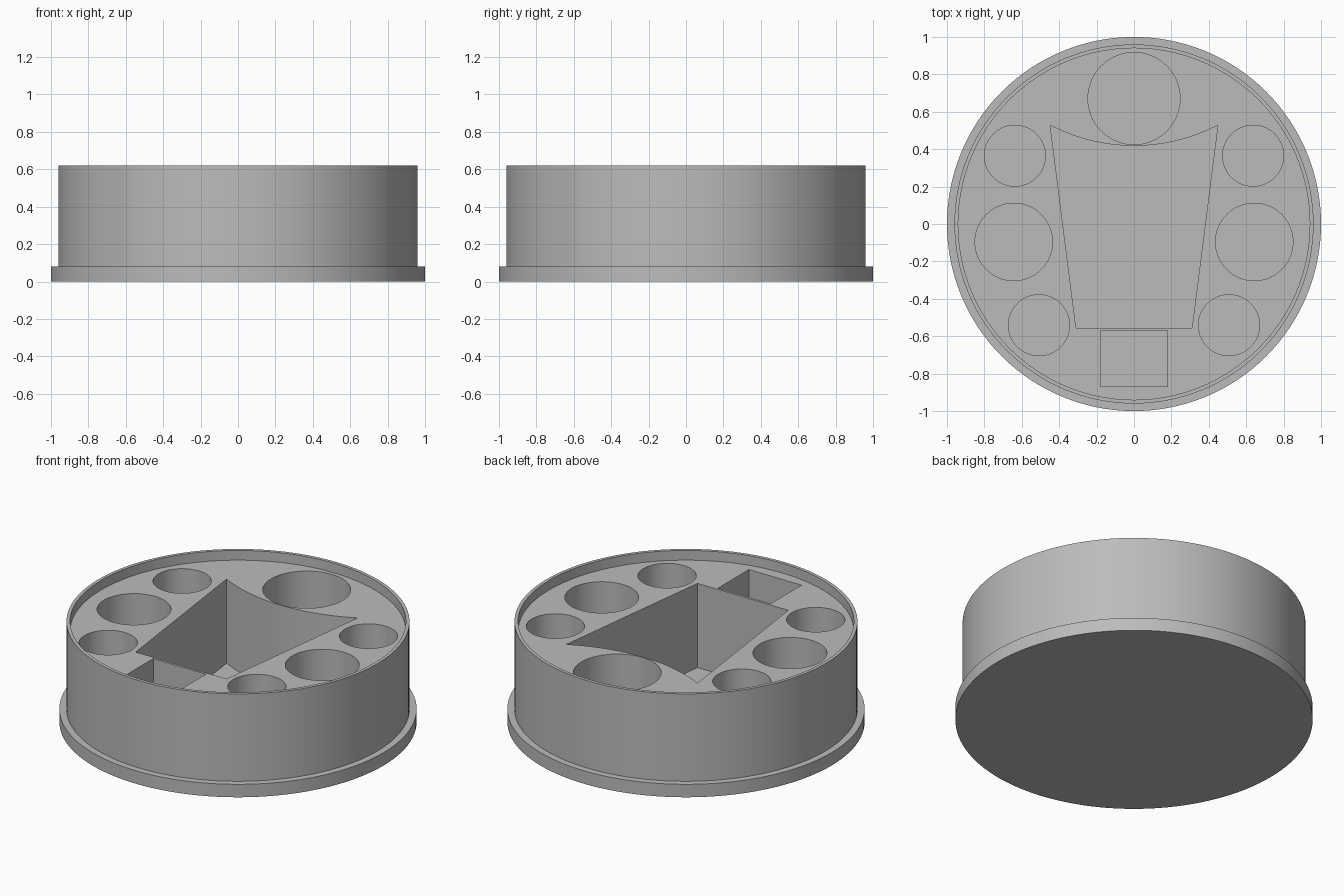
import bpy, bmesh, math

if "Cube" in bpy.data.objects:
    bpy.data.objects.remove(bpy.data.objects["Cube"])

PLATE_Z = 0.56   # top of the compartment plate
FLOOR_Z = 0.04   # floor of the pockets
SEGS = 128

grey = bpy.data.materials.new("plain_grey")
grey.diffuse_color = (0.5, 0.5, 0.5, 1)
grey.use_nodes = True
grey.node_tree.nodes["Principled BSDF"].inputs["Base Color"].default_value = grey.diffuse_color


def new_object(name, bm):
    bmesh.ops.remove_doubles(bm, verts=bm.verts, dist=1e-5)
    bmesh.ops.recalc_face_normals(bm, faces=bm.faces)
    mesh = bpy.data.meshes.new(name)
    bm.to_mesh(mesh)
    bm.free()
    mesh.materials.append(grey)
    obj = bpy.data.objects.new(name, mesh)
    bpy.context.collection.objects.link(obj)
    return obj


def circle(cx, cy, r, n=SEGS):
    return [(cx + r * math.cos(2 * math.pi * i / n),
             cy + r * math.sin(2 * math.pi * i / n)) for i in range(n)]


def add_prism(bm, outline):
    """Pocket cutter: an outline extruded from the floor to above the plate."""
    face = bm.faces.new([bm.verts.new((x, y, FLOOR_Z)) for x, y in outline])
    top = bmesh.ops.extrude_face_region(bm, geom=[face])
    verts = [v for v in top["geom"] if isinstance(v, bmesh.types.BMVert)]
    bmesh.ops.translate(bm, verts=verts, vec=(0, 0, 0.7 - FLOOR_Z))


# Round tray: base flange, wall, thin rim and recessed plate
profile = [(1.0, 0), (1.0, 0.08), (0.96, 0.08), (0.96, 0.62),
           (0.94, 0.62), (0.94, PLATE_Z)]
bm = bmesh.new()
rings = [[bm.verts.new((x, y, z)) for x, y in circle(0, 0, r)] for r, z in profile]
for a, b in zip(rings, rings[1:]):
    for i in range(SEGS):
        j = (i + 1) % SEGS
        bm.faces.new((a[i], a[j], b[j], b[i]))
bm.faces.new(rings[0])
bm.faces.new(rings[-1])
tray = new_object("tray", bm)

# Pockets
bm = bmesh.new()
add_prism(bm, circle(0, 0.671, 0.246))                  # large round pocket
for side in (-1, 1):                                    # paired round pockets
    for x, y, r in ((0.637, 0.365, 0.163), (0.643, -0.096, 0.207),
                    (0.508, -0.541, 0.163)):
        add_prism(bm, circle(side * x, y, r, 96))
add_prism(bm, [(-0.18, -0.87), (0.18, -0.87), (0.18, -0.57), (-0.18, -0.57)])

# Central tapered pocket with a curved back wall
half, sag = 0.448, 0.11
radius = (half ** 2 + sag ** 2) / (2 * sag)
spread = math.asin(half / radius)
arc = []
for i in range(33):
    t = spread * (1 - i / 16)
    arc.append((radius * math.sin(t), 0.418 + radius * (1 - math.cos(t))))
add_prism(bm, [(-0.31, -0.555), (0.31, -0.555)] + arc)
cutter = new_object("pocket_cutter", bm)
cutter.hide_render = True

# Cut the pockets and shade
cut = tray.modifiers.new("pockets", "BOOLEAN")
cut.operation = "DIFFERENCE"
cut.solver = "EXACT"
cut.object = cutter
bpy.context.view_layer.objects.active = tray
tray.select_set(True)
cutter.select_set(False)
bpy.ops.object.modifier_apply(modifier=cut.name)
bpy.data.objects.remove(cutter)
bpy.ops.object.shade_smooth_by_angle(angle=math.radians(30))
